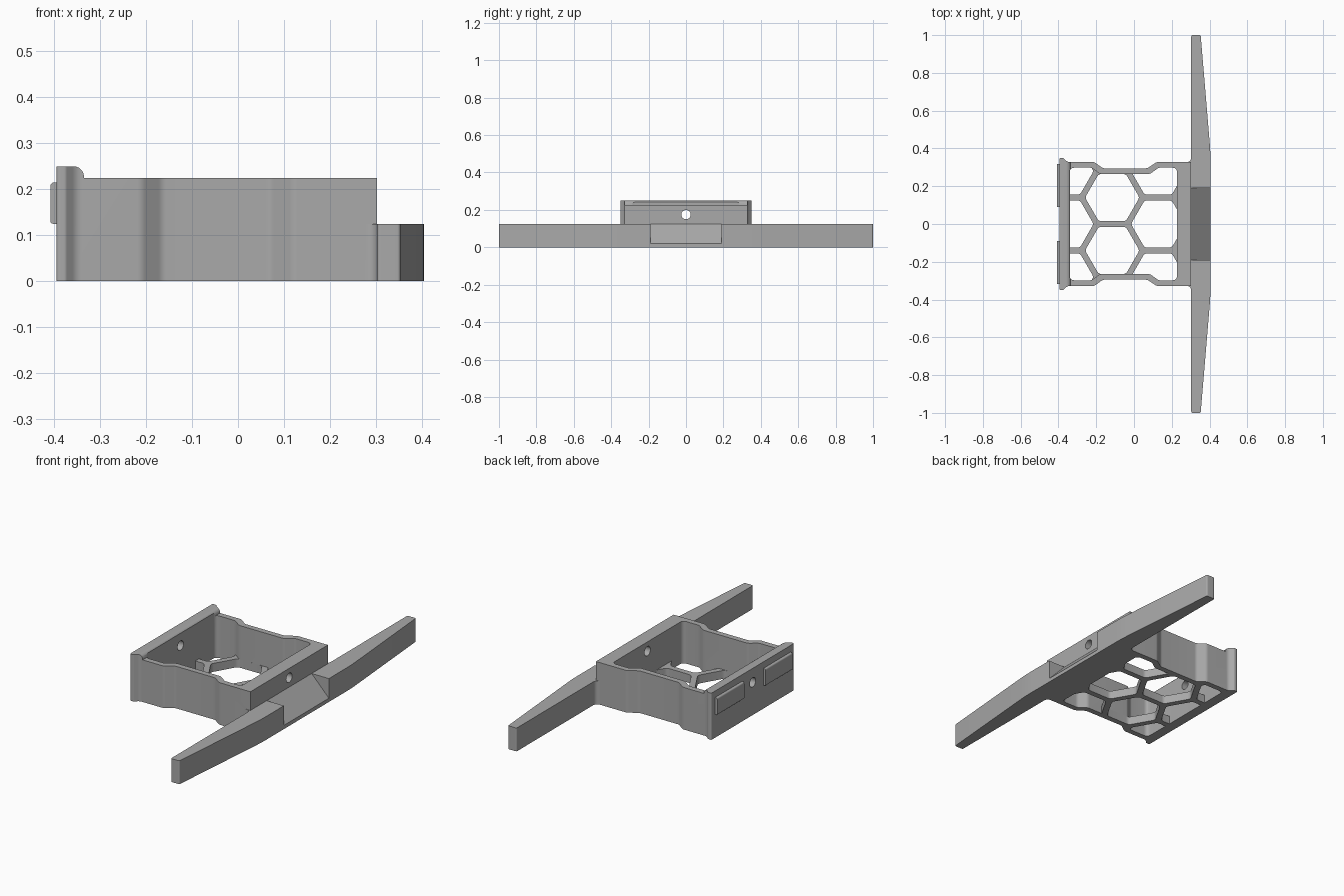
import bpy, bmesh, math
from mathutils import Vector, Matrix

cube = bpy.data.objects.get("Cube")
if cube:
    bpy.data.objects.remove(cube, do_unlink=True)

grey = bpy.data.materials.new("mid grey plastic")
grey.use_nodes = True
COLOUR = (0.40, 0.40, 0.40, 1)
grey.diffuse_color = COLOUR
grey.node_tree.nodes["Principled BSDF"].inputs["Base Color"].default_value = COLOUR


def rounded(corners, steps=6):
    """Outline from (x, y, radius) corners, each replaced by a soft arc."""
    out = []
    count = len(corners)
    for i, (x, y, r) in enumerate(corners):
        p = Vector((x, y))
        if r == 0:
            out.append(p)
            continue
        a = Vector(corners[i - 1][:2]) - p
        b = Vector(corners[(i + 1) % count][:2]) - p
        reach = r / math.tan(a.angle(b) / 2)
        reach = min(reach, a.length * 0.49, b.length * 0.49)
        start, end = p + a.normalized() * reach, p + b.normalized() * reach
        for k in range(steps + 1):
            t = k / steps
            out.append(start * (1 - t) ** 2 + p * 2 * t * (1 - t) + end * t ** 2)
    return out


def prism(name, outline, low, high, matrix=Matrix()):
    bm = bmesh.new()
    face = bm.faces.new([bm.verts.new((p[0], p[1], low)) for p in outline])
    top = bmesh.ops.extrude_face_region(bm, geom=[face])["geom"]
    bmesh.ops.translate(bm, vec=(0, 0, high - low),
                        verts=[v for v in top if isinstance(v, bmesh.types.BMVert)])
    bm.transform(matrix)
    bmesh.ops.recalc_face_normals(bm, faces=bm.faces)
    mesh = bpy.data.meshes.new(name)
    bm.to_mesh(mesh)
    bm.free()
    mesh.materials.append(grey)
    ob = bpy.data.objects.new(name, mesh)
    bpy.context.collection.objects.link(ob)
    return ob


def boolean(target, tool, operation="DIFFERENCE"):
    mod = target.modifiers.new("cut", "BOOLEAN")
    mod.operation, mod.object, mod.solver = operation, tool, "EXACT"
    bpy.context.view_layer.objects.active = target
    bpy.ops.object.modifier_apply(modifier=mod.name)
    bpy.data.objects.remove(tool, do_unlink=True)


def mirrored(half):
    """Close a left-to-right half outline with its mirror across y = 0."""
    return half + [(x, -y, r) for x, y, r in reversed(half)]


ALONG_Y = Matrix.Rotation(math.pi / 2, 4, "X")    # profile (x, z), depth to -y
ALONG_X = Matrix(((0, 0, 1, 0), (1, 0, 0, 0), (0, 1, 0, 0), (0, 0, 0, 1)))  # profile (y, z)

# Frame walls with stepped sides
outer = rounded(mirrored([
    (-0.395, 0.35, 0.008), (-0.375, 0.35, 0.01), (-0.352, 0.328, 0.03),
    (-0.21, 0.328, 0.03), (-0.165, 0.295, 0.03),
    (0.07, 0.295, 0.03), (0.12, 0.328, 0.03), (0.303, 0.328, 0.0)]))
inner = rounded(mirrored([
    (-0.34, 0.298, 0.025), (-0.225, 0.298, 0.03), (-0.18, 0.265, 0.03),
    (0.085, 0.265, 0.03), (0.13, 0.298, 0.03), (0.228, 0.298, 0.025)]))
frame = prism("frame", outer, 0, 0.25)
boolean(frame, prism("cavity", inner, -0.1, 0.4))

# Lower rim everywhere except the raised end
rim = [(-0.335, 0.225), (0.6, 0.225), (0.6, 0.4), (-0.358, 0.4), (-0.358, 0.25)]
rim += [(-0.358 + 0.023 * math.sin(a * math.pi / 12), 0.227 + 0.023 * math.cos(a * math.pi / 12))
        for a in range(1, 6)]
boolean(frame, prism("rim_cutter", rim, -0.6, 0.6, ALONG_Y))

# Long tapered wings joined to the frame
half_wing = [(0.25, 0.328, 0.0), (0.303, 0.328, 0.07), (0.303, 1.0, 0.008),
             (0.353, 1.0, 0.008), (0.405, 0.38, 1.2)]
wing = rounded(half_wing + [(x, -y, r) for x, y, r in reversed(half_wing)], 10)
# fillet corner bulges outward from the frame side
wings = prism("wings", wing, 0, 0.125)
notch = [(0.303, 0.125), (0.303, 0.2), (0.5, 0.2), (0.5, 0.02), (0.405, 0.02)]
boolean(wings, prism("notch_cutter", notch, -0.19, 0.19, ALONG_Y))
boolean(frame, wings, "UNION")

# Round hole through both end walls
hole = [(0.025 * math.cos(a * math.pi / 12), 0.175 + 0.025 * math.sin(a * math.pi / 12))
        for a in range(24)]
boolean(frame, prism("hole_cutter", hole, -0.6, 0.6, ALONG_X))

# Honeycomb floor
floor = prism("honeycomb_floor", inner, 0, 0.045)
RADIUS, PITCH = 0.144, 0.28
cells = [(-0.115, s * PITCH / 2) for s in (-1, 1)]
cells += [(-0.115 + side * 0.243, row * PITCH) for side in (-1, 1) for row in (-1, 0, 1)]
for cx, cy in cells:
    hexagon = rounded([(cx + RADIUS * math.cos(k * math.pi / 3),
                        cy + RADIUS * math.sin(k * math.pi / 3), 0.025) for k in range(6)], 4)
    boolean(floor, prism("cell_cutter", hexagon, -0.1, 0.2))

# Two raised pads on the end wall
pads = []
for name, side in (("left_pad", -1), ("right_pad", 1)):
    y0, y1 = sorted((side * 0.09, side * 0.318))
    profile = [(-0.39, 0.125, 0), (-0.408, 0.125, 0.006), (-0.408, 0.215, 0.012), (-0.39, 0.215, 0)]
    pads.append(prism(name, rounded(profile, 4), -y1, -y0, ALONG_Y))

# Smooth the curved faces, keep edges sharp
bpy.ops.object.select_all(action="DESELECT")
for ob in [frame, floor] + pads:
    ob.select_set(True)
bpy.context.view_layer.objects.active = frame
bpy.ops.object.shade_smooth_by_angle(angle=math.radians(30))
